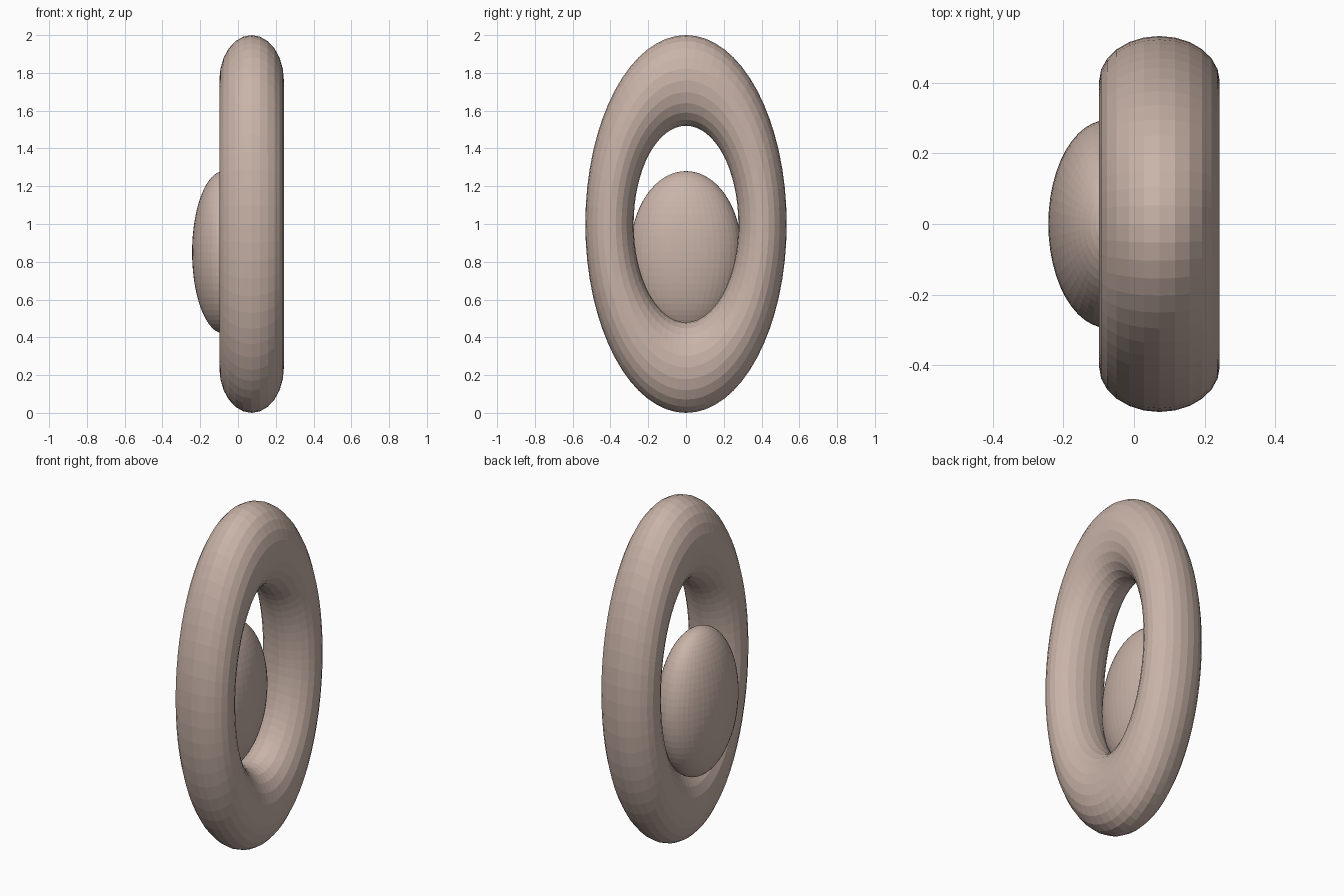
import bpy
import math

cube = bpy.data.objects.get("Cube")
if cube:
    bpy.data.objects.remove(cube, do_unlink=True)

# One warm stone colour
colour = (0.58, 0.45, 0.39, 1)
stone = bpy.data.materials.new("warm_taupe")
stone.use_nodes = True
stone.diffuse_color = colour
bsdf = next(n for n in stone.node_tree.nodes if n.type == "BSDF_PRINCIPLED")
bsdf.inputs["Base Color"].default_value = colour


def finish(name, scale):
    """Name, stretch and colour the newest primitive, keeping its flat facets."""
    obj = bpy.context.object
    obj.name = name
    obj.scale = scale
    obj.data.materials.append(stone)
    bpy.ops.object.transform_apply(location=False, rotation=True, scale=True)
    bpy.ops.object.shade_flat()
    return obj


# Upright oval ring, its hole running along x
bpy.ops.mesh.primitive_torus_add(
    major_segments=64, minor_segments=24, major_radius=0.76, minor_radius=0.24,
    location=(0.072, 0, 1), rotation=(0, math.pi / 2, 0))
finish("oval_ring", (1, 0.533, 0.7125))

# Flattened egg-shaped core set into one side of the ring
bpy.ops.mesh.primitive_uv_sphere_add(
    segments=48, ring_count=32, radius=1, location=(-0.075, 0, 0.85))
finish("oval_core", (0.168, 0.295, 0.43))
